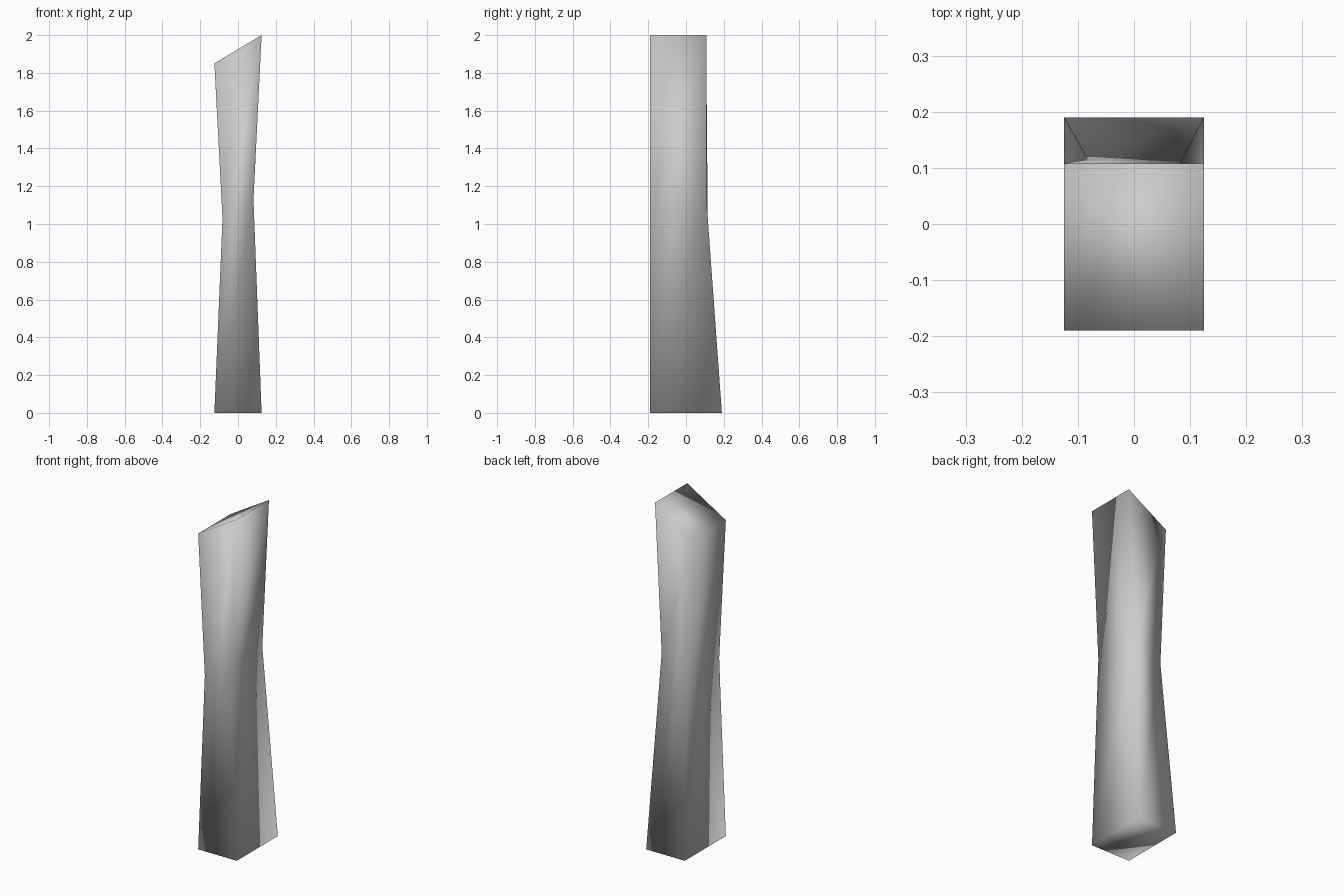
import bpy
import bmesh

# Remove the default cube only
cube = bpy.data.objects.get("Cube")
if cube:
    bpy.data.objects.remove(cube, do_unlink=True)

# Plain grey material
GREY = (0.6, 0.6, 0.6, 1.0)
mat = bpy.data.materials.new("light_grey")
mat.use_nodes = True
mat.diffuse_color = GREY
mat.node_tree.nodes["Principled BSDF"].inputs["Base Color"].default_value = GREY

FRONT = -0.19

# Sections: half width, height at -x, height at +x, back y at -x, back y at +x
sections = [
    (0.125, 0.0, 0.0, 0.19, 0.19),      # foot
    (0.082, 1.03, 1.13, 0.115, 0.108),  # waist
    (0.125, 1.85, 2.0, 0.108, 0.108),   # slanted top
]

bm = bmesh.new()
rings = []
for w, z_neg, z_pos, back_neg, back_pos in sections:
    corners = [(-w, FRONT, z_neg), (w, FRONT, z_pos),
               (w, back_pos, z_pos), (-w, back_neg, z_neg)]
    rings.append([bm.verts.new(c) for c in corners])

# Walls between neighbouring sections
for low, high in zip(rings, rings[1:]):
    for i in range(4):
        j = (i + 1) % 4
        bm.faces.new((low[i], low[j], high[j], high[i]))

# End caps
bm.faces.new(reversed(rings[0]))
bm.faces.new(rings[-1])
bmesh.ops.recalc_face_normals(bm, faces=bm.faces)

# Shading flows over every edge
for f in bm.faces:
    f.smooth = True

mesh = bpy.data.meshes.new("pinched_post")
bm.to_mesh(mesh)
bm.free()
mesh.materials.append(mat)
post = bpy.data.objects.new("pinched_post", mesh)
bpy.context.collection.objects.link(post)
